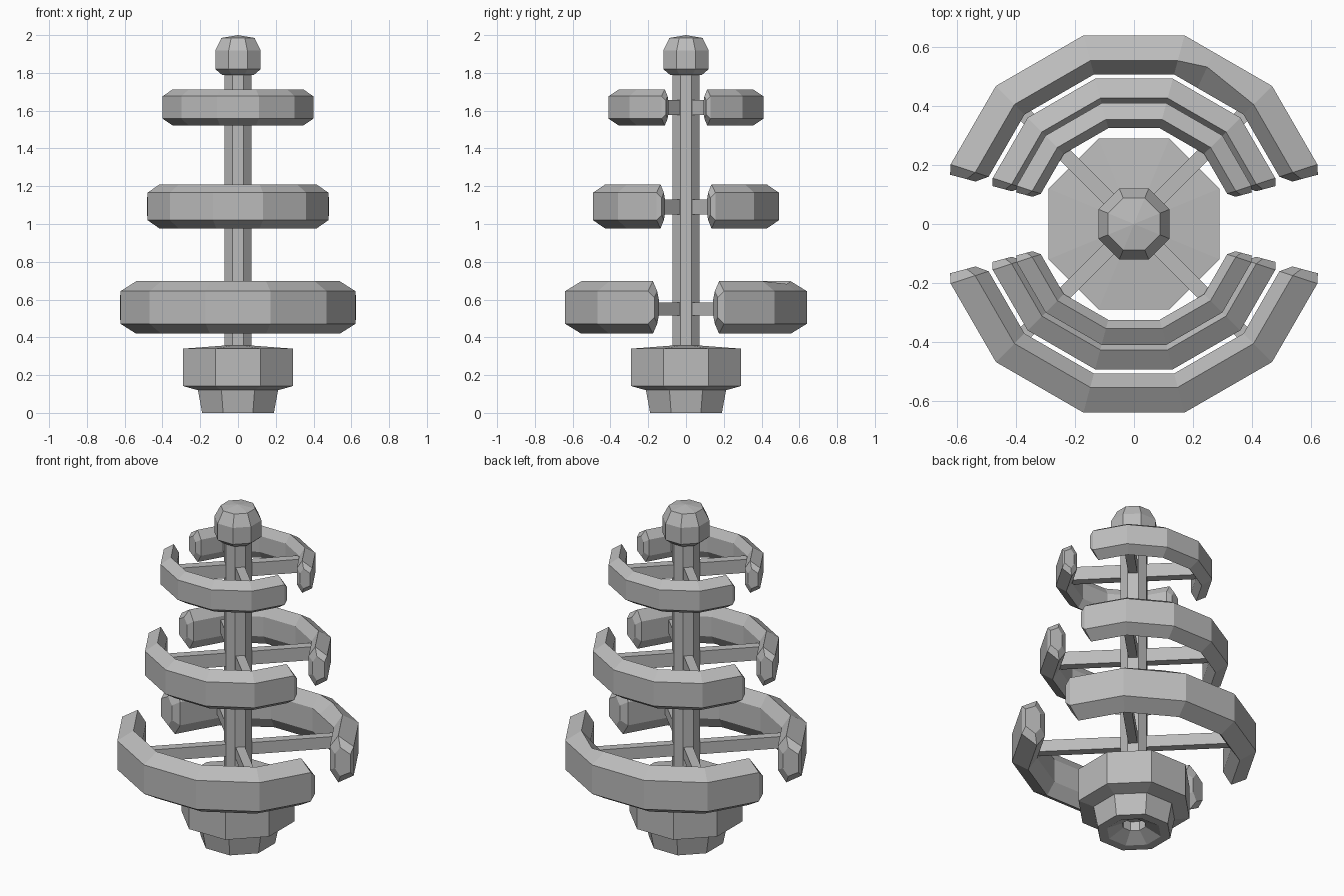
import bpy, bmesh
from math import sin, cos, radians, pi
from mathutils import Matrix

cube = bpy.data.objects.get("Cube")
if cube:
    bpy.data.objects.remove(cube)

GREY = (0.5, 0.5, 0.5, 1)
stone = bpy.data.materials.new("plain grey")
stone.use_nodes = True
stone.diffuse_color = GREY
stone.node_tree.nodes["Principled BSDF"].inputs["Base Color"].default_value = GREY


def finish(name, bm):
    bmesh.ops.recalc_face_normals(bm, faces=bm.faces)
    mesh = bpy.data.meshes.new(name)
    bm.to_mesh(mesh)
    bm.free()
    mesh.materials.append(stone)
    obj = bpy.data.objects.new(name, mesh)
    bpy.context.collection.objects.link(obj)
    return obj


def bridge(bm, a, b):
    n = len(a)
    for i in range(n):
        j = (i + 1) % n
        bm.faces.new((a[i], a[j], b[j], b[i]))


def octagon_lathe(name, profile):
    """Eight-sided turned part; profile holds (flat radius, height), ends fan to the axis."""
    bm = bmesh.new()
    rings = []
    for r, z in profile[1:-1]:
        r /= cos(pi / 8)
        rings.append([bm.verts.new((r * cos((k + .5) * pi / 4), r * sin((k + .5) * pi / 4), z))
                      for k in range(8)])
    for a, b in zip(rings, rings[1:]):
        bridge(bm, a, b)
    for ring, (_, z) in ((rings[0], profile[0]), (rings[-1], profile[-1])):
        tip = bm.verts.new((0, 0, z))
        for k in range(8):
            bm.faces.new((ring[k], ring[(k + 1) % 8], tip))
    return finish(name, bm)


def curved_band(name, radius, z, half, front, chipped=False):
    """Half-ring fin with a six-sided section and tapered end caps."""
    section = [(1, -.62), (1, .62), (.866, 1), (.793, .5), (.793, -.5), (.866, -1)]
    stations = [15, 18, 45, 75, 105, 135, 162, 165]
    if chipped:
        stations.insert(3, 65)
    bm = bmesh.new()
    rings = []
    for deg in stations:
        # straight segments of a twelve-sided ring
        stretch = 1 / cos(radians(deg - 30 * int((deg + 15) // 30)))
        ang = radians(deg if not front else -deg)
        ring = []
        for i, (r, h) in enumerate(section):
            if deg in (15, 165):
                stretch = 1 / cos(radians(15))
                r, h = .91 + (r - .9) * .65, h * .62
            if deg == 65 and i == 2:
                r, h = .915, .9
            r *= radius * stretch
            ring.append(bm.verts.new((r * cos(ang), r * sin(ang), z + h * half)))
        rings.append(ring)
    for a, b in zip(rings, rings[1:]):
        bridge(bm, a, b)
    bm.faces.new(rings[0])
    bm.faces.new(rings[-1])
    return finish(name, bm)


def spokes(name, reach, z, height):
    """Crossed square bars joining the pole to the bands."""
    bm = bmesh.new()
    for turn in (45, 135):
        m = (Matrix.Translation((0, 0, z)) @ Matrix.Rotation(radians(turn), 4, 'Z')
             @ Matrix.Diagonal((2 * reach, .05, height, 1)))
        bmesh.ops.create_cube(bm, size=1, matrix=m)
    return finish(name, bm)


# Stepped base with a hollow underside
octagon_lathe("base", [(0, .1), (.06, .1), (.06, .045), (.14, 0), (.19, 0), (.212, .12),
                       (.29, .142), (.29, .34), (0, .362)])
# Central pole
octagon_lathe("pole", [(0, .3), (.071, .3), (.071, 1.82), (0, 1.82)])
# Domed cap
octagon_lathe("top_knob", [(0, 1.79), (.085, 1.79), (.12, 1.82), (.12, 1.918),
                           (.088, 1.985), (0, 2.0)])

# Three tiers: name, radius, height, half thickness, spoke height, spoke depth
tiers = [("lower", .64, .558, .139, .55, .07),
         ("middle", .493, 1.093, .117, 1.09, .08),
         ("upper", .41, 1.617, .096, 1.617, .08)]
for tier, radius, z, half, spoke_z, depth in tiers:
    curved_band(tier + "_front_band", radius, z, half, True)
    curved_band(tier + "_back_band", radius, z, half, False, tier == "lower")
    spokes(tier + "_spokes", radius * .87, spoke_z, depth)
